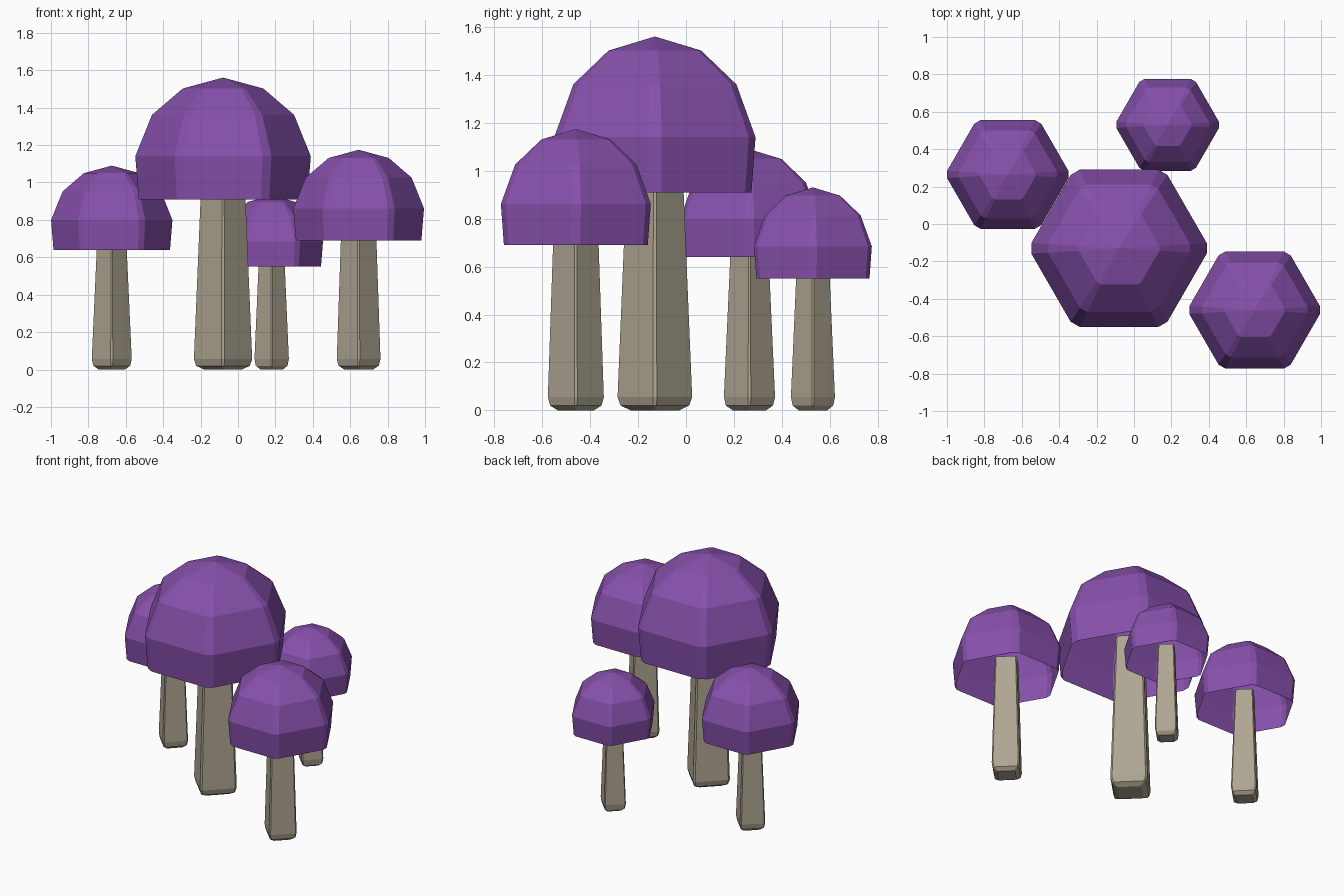
import bpy
import bmesh
from math import sin, cos, radians

cube = bpy.data.objects.get("Cube")
if cube:
    bpy.data.objects.remove(cube, do_unlink=True)


def make_material(name, rgb):
    mat = bpy.data.materials.new(name)
    mat.use_nodes = True
    color = (*rgb, 1)
    mat.diffuse_color = color
    mat.node_tree.nodes["Principled BSDF"].inputs["Base Color"].default_value = color
    return mat


purple = make_material("purple", (0.24, 0.08, 0.41))
beige = make_material("beige", (0.43, 0.38, 0.29))


def loft(name, center, angles, profile, mat, tip=None, close=False):
    """Stack rings of (radius, height) from bottom to top and skin them."""
    bm = bmesh.new()
    rings = [[bm.verts.new((r * cos(radians(a)), r * sin(radians(a)), z)) for a in angles]
             for r, z in profile]
    n = len(angles)
    for low, high in zip(rings, rings[1:]):
        for i in range(n):
            j = (i + 1) % n
            bm.faces.new((low[i], low[j], high[j], high[i]))
    if tip is not None:
        top = bm.verts.new((0, 0, tip))
        for i in range(n):
            bm.faces.new((rings[-1][i], rings[-1][(i + 1) % n], top))
    if close:
        bm.faces.new(rings[0][::-1])
        bm.faces.new(rings[-1])
    mesh = bpy.data.meshes.new(name)
    bm.to_mesh(mesh)
    bm.free()
    mesh.materials.append(mat)
    obj = bpy.data.objects.new(name, mesh)
    obj.location = (*center, 0)
    bpy.context.collection.objects.link(obj)


# Hexagon with narrow chamfered corners, and a square set corner-on
cap_angles = [k * 60 + d for k in range(6) for d in (-3.4, 3.4)]
stem_angles = [k * 90 + d for k in range(4) for d in (-3, 3)]

# Cap outline in units of the cap radius, measured up from the rim
cap_profile = [(0.96, 0), (1, 0.49), (0.81, 0.96), (0.46, 1.26)]


def mushroom(label, center, radius, rim, foot, neck):
    loft(label + "_cap", center, cap_angles,
         [(r * radius, rim + z * radius) for r, z in cap_profile],
         purple, tip=rim + 1.385 * radius)
    # Stem tapers up into the hollow cap and is rounded under the foot
    rise = 0.36 * radius
    end = neck - (foot - neck) * rise / rim
    loft(label + "_stem", center, stem_angles,
         [(foot * 0.65, 0), (foot * 0.92, 0.02), (foot, 0.055), (end, rim + rise)],
         beige, close=True)


mushroom("large", (-0.08, -0.13), 0.47, 0.91, 0.156, 0.12)
mushroom("left", (0.645, -0.46), 0.35, 0.69, 0.117, 0.095)
mushroom("right", (-0.675, 0.265), 0.325, 0.64, 0.107, 0.08)
mushroom("back", (0.18, 0.53), 0.275, 0.55, 0.092, 0.07)
